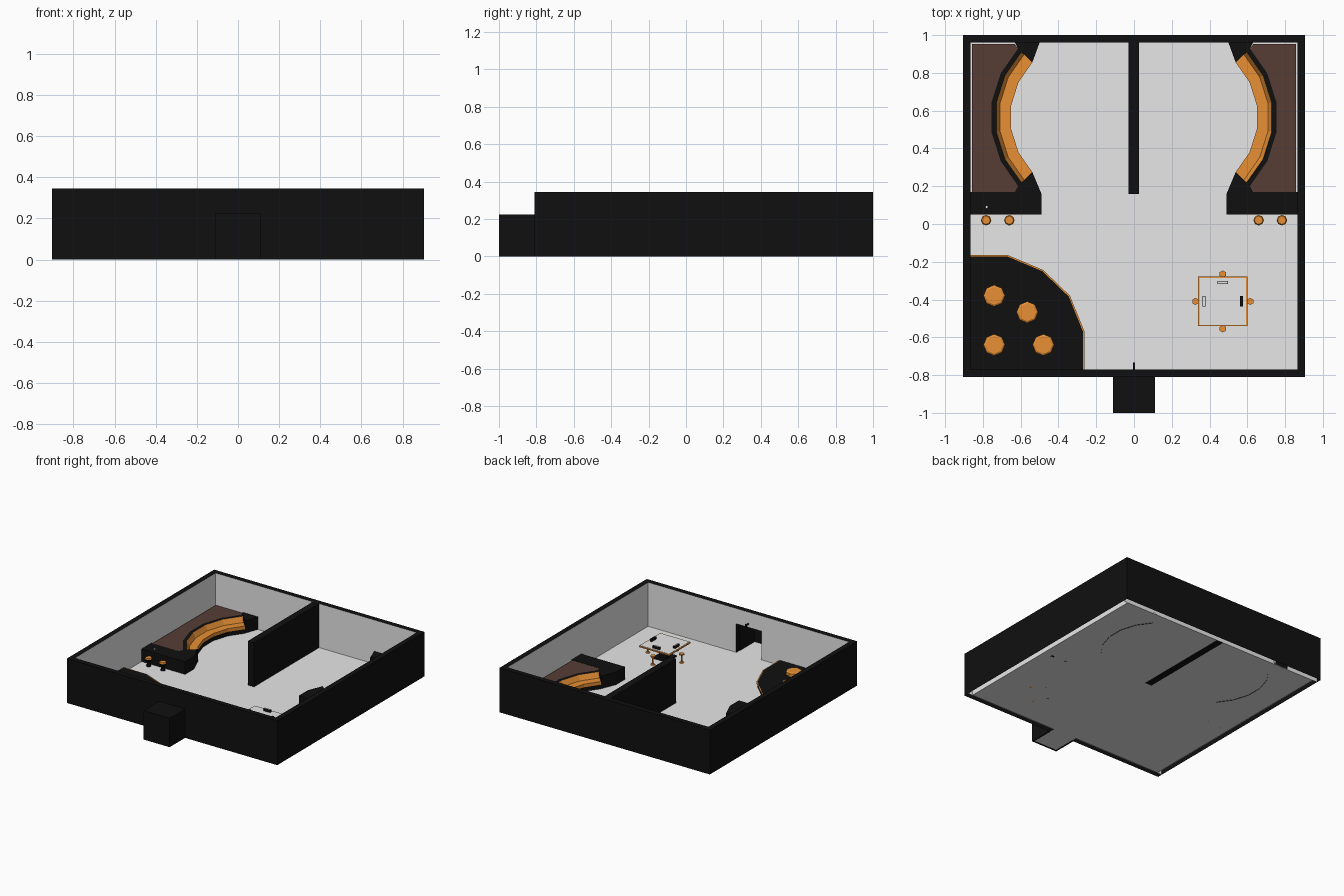
import bpy, bmesh, math
from mathutils import Vector

if "Cube" in bpy.data.objects:
    bpy.data.objects.remove(bpy.data.objects["Cube"])


def material(name, rgb):
    m = bpy.data.materials.new(name)
    m.diffuse_color = (*rgb, 1)
    m.use_nodes = True
    m.node_tree.nodes["Principled BSDF"].inputs["Base Color"].default_value = m.diffuse_color
    return m


BLACK = material("black", (0.005, 0.005, 0.005))
WHITE = material("pale grey", (0.8, 0.8, 0.8))
ORANGE = material("orange", (0.8, 0.28, 0.035))
BROWN = material("dark brown", (0.095, 0.047, 0.036))


def finish(name, bm, mats):
    me = bpy.data.meshes.new(name)
    bm.to_mesh(me)
    bm.free()
    for m in mats:
        me.materials.append(m)
    ob = bpy.data.objects.new(name, me)
    bpy.context.collection.objects.link(ob)
    return ob


def box(name, lo, hi, mat, inner=None, inner_mat=WHITE, skip=()):
    """Box; the face pointing along `inner` gets inner_mat, faces along `skip` are left open."""
    bm = bmesh.new()
    bmesh.ops.create_cube(bm, size=1)
    bm.normal_update()
    for f in bm.faces:
        if inner and f.normal.dot(Vector(inner)) > 0.9:
            f.material_index = 1
    drop = [f for f in bm.faces if any(f.normal.dot(Vector(d)) > 0.9 for d in skip)]
    bmesh.ops.delete(bm, geom=drop, context='FACES_ONLY')
    for v in bm.verts:
        v.co = [(a + b) / 2 + c * (b - a) for a, b, c in zip(lo, hi, v.co)]
    return finish(name, bm, [mat, inner_mat])


def prism(name, pts, z0, z1, mat):
    bm = bmesh.new()
    low = [bm.verts.new((x, y, z0)) for x, y in pts]
    top = [bm.verts.new((x, y, z1)) for x, y in pts]
    bm.faces.new(low)
    bm.faces.new(top)
    for i in range(len(pts)):
        j = (i + 1) % len(pts)
        bm.faces.new((low[i], low[j], top[j], top[i]))
    bmesh.ops.recalc_face_normals(bm, faces=bm.faces)
    return finish(name, bm, [mat])


def cone(name, x, y, z0, z1, r0, r1, n, mat, top_mat=None):
    bm = bmesh.new()
    bmesh.ops.create_cone(bm, cap_ends=True, segments=n, radius1=r0, radius2=r1, depth=z1 - z0)
    bm.normal_update()
    for f in bm.faces:
        if f.normal.z > 0.9:
            f.material_index = 1
    for v in bm.verts:
        v.co += Vector((x, y, (z0 + z1) / 2))
    return finish(name, bm, [mat, top_mat or mat])


def mirrored(ob):
    m = ob.modifiers.new("mirror", 'MIRROR')
    m.use_mirror_merge = False
    return ob


# Room shell: hollow walls, open underneath, pale on the inside
H, D, X, Y0, Y1 = 0.345, 0.225, 0.905, -0.81, 1.0
T = 0.04
DOWN = (0, 0, -1)
box("back_wall", (-X, Y1 - T, 0), (X, Y1, H), BLACK, (0, -1, 0), skip=[DOWN])
mirrored(box("side_wall", (X - T, Y0 + T, 0), (X, Y1 - T, H), BLACK, (-1, 0, 0),
             skip=[DOWN, (0, 1, 0), (0, -1, 0)]))
mirrored(box("front_wall", (0.11, Y0, 0), (X, Y0 + T, H), BLACK, (0, 1, 0), skip=[DOWN]))
box("door_lintel", (-0.11, Y0, D), (0.11, Y0 + T, H), BLACK, (0, 1, 0),
    skip=[(1, 0, 0), (-1, 0, 0)])
box("partition", (-0.028, 0.16, 0), (0.026, Y1 - T, H), BLACK)

# Floor, with a tongue into the entrance
bm = bmesh.new()
xi, yf, yb = X - T, Y0 + T, Y1 - T
bm.faces.new([bm.verts.new((x, y, 0.003)) for x, y in
              [(-xi, yf), (-0.105, yf), (-0.105, -0.99), (0.105, -0.99),
               (0.105, yf), (xi, yf), (xi, yb), (-xi, yb)]])
finish("floor", bm, [WHITE])

# Entrance vestibule
mirrored(box("entrance_side", (0.102, -1, 0), (0.112, Y0, D), BLACK))
box("entrance_front", (-0.102, -1, 0), (0.102, -0.99, D), BLACK)
box("entrance_roof", (-0.112, -1, D - 0.008), (0.112, Y0, D), BLACK)
box("door_lamp_arm", (-0.004, -0.77, 0.25), (0.004, -0.735, 0.258), BLACK)
box("door_lamp", (-0.006, -0.742, 0.242), (0.006, -0.732, 0.262), BLACK)

# Curved booths on both sides
CX, CY, TOP = 0.235, 0.565, 0.1
ANGLES = [math.radians(-43.75 + 17.5 * i) for i in range(6)]


def arc(r):
    return [(CX + r * math.cos(a), CY + r * math.sin(a)) for a in ANGLES]


profile = [(0.42, 0), (0.42, 0.035), (0.42, 0.06), (0.48, 0.06), (0.50, TOP), (0.525, TOP)]
strip_mat = [0, 1, 1, 1, 0]
bm = bmesh.new()
rows = [[bm.verts.new((x, y, z)) for x, y in arc(r)] for r, z in profile]
for k, (a, b) in enumerate(zip(rows, rows[1:])):
    for i in range(5):
        f = bm.faces.new((a[i], b[i], b[i + 1], a[i + 1]))
        f.material_index = strip_mat[k]
mirrored(finish("booth_seat", bm, [BLACK, ORANGE]))

rim, seat = arc(0.525), arc(0.42)
mirrored(prism("booth_platform", rim + [(0.63, 0.952), (0.857, 0.952), (0.857, 0.17), (0.63, 0.17)],
               0.004, TOP, BROWN))
mirrored(prism("booth_front_bar", [(0.49, 0.05), (0.865, 0.05), (0.865, 0.17), (0.63, 0.17),
                                   rim[0], seat[0], (0.49, 0.16)], 0.004, TOP + 0.002, BLACK))
mirrored(prism("booth_back_end", [seat[-1], rim[-1], (0.63, 0.96), (0.50, 0.96)],
               0.004, TOP + 0.002, BLACK))
cone("bar_cup", -0.78, 0.09, TOP, TOP + 0.015, 0.006, 0.008, 6, WHITE)

# Bar stools in front of the booths
for x in (0.66, 0.783):
    mirrored(cone("bar_stool_base", x, 0.02, 0.003, 0.04, 0.018, 0.008, 8, BLACK))
    mirrored(cone("bar_stool_bowl", x, 0.02, 0.035, 0.06, 0.015, 0.028, 8, BLACK))
    mirrored(cone("bar_stool_seat", x, 0.02, 0.06, 0.07, 0.028, 0.022, 8, ORANGE))

# Rounded corner stage with an orange edge and round poufs
ox, oy = -0.865, -0.77
stage = [(ox, oy), (-0.27, oy), (-0.27, -0.57), (-0.345, -0.385),
         (-0.485, -0.25), (-0.67, -0.172), (ox, -0.172)]
prism("stage", stage, 0.004, 0.042, BLACK)
prism("stage_trim", [(ox + (x - ox) * 1.012, oy + (y - oy) * 1.012) for x, y in stage],
      0.033, 0.041, ORANGE)
for x, y in [(-0.74, -0.38), (-0.565, -0.467), (-0.74, -0.64), (-0.48, -0.64)]:
    cone("pouf", x, y, 0.042, 0.066, 0.057, 0.057, 8, ORANGE)
    cone("pouf_top", x, y, 0.066, 0.072, 0.057, 0.047, 8, ORANGE)

# Square table: pale top in an orange frame on a black pedestal
tx, ty, h = 0.47, -0.41, 0.131
box("table_frame", (tx - h, ty - h, 0.1), (tx + h, ty + h, 0.109), ORANGE)
box("table_top", (tx - h + 0.007, ty - h + 0.007, 0.104),
    (tx + h - 0.007, ty + h - 0.007, 0.111), WHITE)
box("table_post", (tx - 0.03, ty - 0.03, 0.01), (tx + 0.03, ty + 0.03, 0.1), BLACK)
box("table_foot", (tx - 0.06, ty - 0.06, 0.003), (tx + 0.06, ty + 0.06, 0.014), BLACK)

# Stools and small stands around the table
for dx, dy in [(1, 0), (-1, 0), (0, 1), (0, -1)]:
    x, y = tx + dx * 0.145, ty + dy * 0.145
    cone("stool_foot", x, y, 0.003, 0.01, 0.017, 0.012, 6, ORANGE)
    cone("stool_post", x, y, 0.01, 0.064, 0.005, 0.005, 6, ORANGE)
    cone("stool_seat", x, y, 0.064, 0.075, 0.019, 0.019, 6, ORANGE)
    if dy < 0:
        continue
    x, y = tx + dx * 0.1, ty + dy * 0.1
    a, b = (0.008, 0.028) if dx else (0.028, 0.008)
    box("table_stand", (x - a, y - b, 0.111), (x + a, y + b, 0.13), BLACK)
    if dx < 1:
        box("table_stand_plate", (x - a + 0.003, y - b + 0.003, 0.13),
            (x + a - 0.003, y + b - 0.003, 0.132), WHITE)
